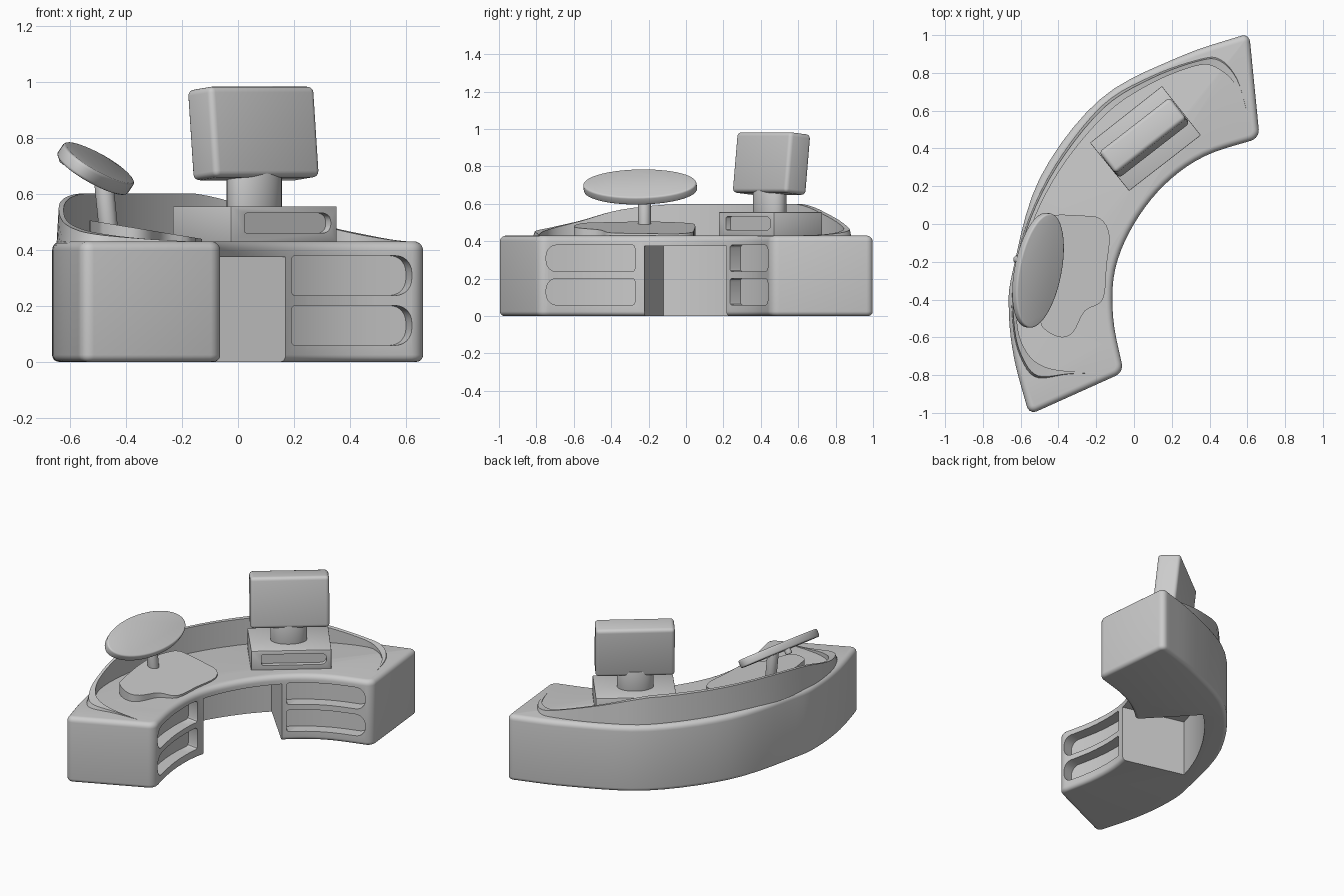
import bpy, bmesh, math
from mathutils import Vector, Matrix

if "Cube" in bpy.data.objects:
    bpy.data.objects.remove(bpy.data.objects["Cube"])


def spline(pts, u):
    """Catmull-Rom point at index parameter u."""
    n = len(pts)
    P = [Vector(p) for p in pts]
    P = [2 * P[0] - P[1]] + P + [2 * P[-1] - P[-2]]
    i = max(0, min(int(math.floor(u)), n - 2))
    t = u - i
    a, b, c, d = P[i:i + 4]
    return 0.5 * (2 * b + (c - a) * t + (2 * a - 5 * b + 4 * c - d) * t * t + (3 * b - a - 3 * c + d) * t ** 3)


def sample(pts, k):
    return [spline(pts, i / k) for i in range((len(pts) - 1) * k + 1)]


def make(name, bm):
    bmesh.ops.recalc_face_normals(bm, faces=bm.faces)
    me = bpy.data.meshes.new(name)
    bm.to_mesh(me)
    bm.free()
    ob = bpy.data.objects.new(name, me)
    bpy.context.collection.objects.link(ob)
    return ob


def activate(ob):
    bpy.ops.object.select_all(action='DESELECT')
    ob.select_set(True)
    bpy.context.view_layer.objects.active = ob


def smooth(ob):
    activate(ob)
    bpy.ops.object.shade_smooth_by_angle(angle=math.radians(35))


def loft(name, sections):
    bm = bmesh.new()
    rings = [[bm.verts.new(p) for p in s] for s in sections]
    m = len(rings[0])
    for r, q in zip(rings, rings[1:]):
        for j in range(m):
            bm.faces.new((r[j], r[(j + 1) % m], q[(j + 1) % m], q[j]))
    bm.faces.new(rings[0])
    bm.faces.new(rings[-1])
    return make(name, bm)


def carve(ob, cutter):
    cutter.hide_render = True
    mod = ob.modifiers.new("cut", 'BOOLEAN')
    mod.operation = 'DIFFERENCE'
    mod.solver = 'EXACT'
    mod.object = cutter
    activate(ob)
    bpy.ops.object.modifier_apply(modifier=mod.name)
    bpy.data.objects.remove(cutter)


def band(path, cols, depth, out=0.1):
    """Cutter following a path; cols holds (u, z_low, z_high)."""
    secs = []
    for u, lo, hi in cols:
        p = spline(path, u)
        t = (spline(path, u + .02) - spline(path, u - .02)).normalized()
        n = Vector((t.y, -t.x))
        if n.dot(Vector((-.87, .5))) < 0:
            n = -n
        f, b = p - n * out, p + n * depth
        secs.append([(f.x, f.y, lo), (f.x, f.y, hi), (b.x, b.y, hi), (b.x, b.y, lo)])
    return loft("cutter", secs)


def slot(path, ua, ub, z, h, r, depth):
    """Slot squared at ua and rounded at ub; r is the round end size in u."""
    s = 1 if ub > ua else -1
    cols = [(ua, z - h * .75, z + h * .75), (ua + s * r * .08, z - h * .92, z + h * .92),
            (ua + s * r * .25, z - h, z + h)]
    start, end = ua + s * r * .25, ub - s * r
    cols += [(start + (end - start) * k / 6, z - h, z + h) for k in range(1, 6)]
    for k in range(9):
        a = math.radians(k * 10.5)
        w = h * math.cos(a) ** .8
        cols.append((end + s * r * math.sin(a), z - w, z + w))
    return band(path, cols, depth)


def bevelled(name, bm, width, segments=4):
    bmesh.ops.recalc_face_normals(bm, faces=bm.faces)
    edges = [e for e in bm.edges if e.calc_face_angle(0) > math.radians(40)]
    bmesh.ops.bevel(bm, geom=edges, offset=width, segments=segments, profile=.5, affect='EDGES')
    return make(name, bm)


def box(name, size, loc, rot, width):
    bm = bmesh.new()
    bmesh.ops.create_cube(bm, size=1, matrix=Matrix.Diagonal((*size, 1)))
    ob = bevelled(name, bm, width)
    ob.matrix_world = Matrix.Translation(loc) @ rot
    return ob


def disc(name, rx, ry, h, loc, rot, width):
    bm = bmesh.new()
    bmesh.ops.create_cone(bm, cap_ends=True, segments=48, radius1=1, radius2=1, depth=1,
                          matrix=Matrix.Diagonal((rx, ry, h, 1)))
    ob = bevelled(name, bm, width, 3)
    ob.matrix_world = Matrix.Translation(loc) @ rot
    return ob


def prism(pts, z0, ztop):
    bm = bmesh.new()
    lo = [bm.verts.new((p[0], p[1], z0)) for p in pts]
    hi = [bm.verts.new((p[0], p[1], ztop(p))) for p in pts]
    bm.faces.new(lo)
    bm.faces.new(hi)
    for i in range(len(pts)):
        j = (i + 1) % len(pts)
        bm.faces.new((lo[i], lo[j], hi[j], hi[i]))
    bmesh.ops.recalc_face_normals(bm, faces=bm.faces)
    return bm


# Curved desk body
TOP = .43
inner = [(.665, .455), (.376, .36), (.164, .21), (0, 0), (-.10, -.24), (-.11, -.5), (-.055, -.785)]
outer = [(.61, 1.01), (.24, .885), (-.18, .66), (-.5, .24), (-.64, -.24), (-.663, -.45), (-.635, -.71), (-.555, -1.01)]
bm = prism(sample(inner, 5) + sample(outer, 5)[::-1], 0, lambda p: TOP)


def round_edges(test, width):
    es = [e for e in bm.edges if test(e)]
    bmesh.ops.bevel(bm, geom=es, offset=width, segments=5, profile=.5, affect='EDGES', clamp_overlap=True)


round_edges(lambda e: abs(e.verts[0].co.z - e.verts[1].co.z) > .1 and e.calc_face_angle(0) > .7, .045)
round_edges(lambda e: all(v.co.z > TOP - .001 for v in e.verts), .042)
round_edges(lambda e: all(v.co.z < .001 for v in e.verts), .025)
desk = make("desk_body", bm)

# Knee space and drawer recesses
carve(desk, band(inner, [(1.97 + 1.96 * k / 12, -.1, .375) for k in range(13)], .42, .15))
for z in (.13, .308):
    carve(desk, slot(inner, 1.86, .15, z, .071, .2, .075))
    carve(desk, slot(inner, 4.13, 5.87, z, .071, .2, .075))
smooth(desk)

# Raised screen around the back edge
rim_in = [(.60, .57, .43), (.535, .74, .437), (.43, .83, .455), (.32, .835, .48), (.085, .74, .54),
          (-.15, .58, .6), (-.39, .29, .6), (-.55, -.03, .6), (-.615, -.34, .57), (-.615, -.555, .51),
          (-.56, -.69, .475), (-.47, -.757, .455), (-.34, -.78, .44), (-.18, -.783, .43)]
rim_out = [(.605, .575), (.55, .78), (.46, .885), (.34, .875), (.09, .785), (-.17, .63), (-.42, .31),
           (-.58, -.03), (-.645, -.34), (-.64, -.57), (-.6, -.73), (-.525, -.83), (-.35, -.80), (-.18, -.79)]
secs = []
for a, b in zip(sample(rim_in, 5), sample(rim_out, 5)):
    top = min(a.z, .6)
    m = a.xy.lerp(b, .65)
    secs.append([(a.x, a.y, .385), (b.x, b.y, .385), (m.x, m.y, top), (a.x, a.y, top)])
smooth(loft("back_screen", secs))

# Computer: case with drive slot, neck and monitor
turn = Matrix.Rotation(math.radians(37.8), 4, 'Z')
case = prism([(.148, .73), (.354, .47), (-.026, .175), (-.233, .43)], .42, lambda p: .555)
case = bevelled("computer_case", case, .004, 2)
carve(case, slot([(-.026, .175), (.354, .47)], .13, .94, .495, .036, .08, .03))
smooth(case)
smooth(disc("monitor_neck", .11, .075, .14, (.058, .447, .61), turn, .004))
lean = turn @ Matrix.Rotation(math.radians(-6), 4, 'X')
smooth(box("monitor", (.475, .145, .325), (.055, .457, .815), lean, .022))

# Sloped console with an oval tilted display on a stem
pad = [(-.39, .05), (-.29, .045), (-.18, .03), (-.13, -.06), (-.145, -.22), (-.165, -.40), (-.26, -.46),
       (-.32, -.57), (-.385, -.60), (-.47, -.56), (-.5, -.49), (-.53, -.2), (-.48, .02), (-.39, .05)]
outline = sample(pad, 4)[:-1]
smooth(make("console_pad", prism(outline, .41, lambda p: .505 - (p[0] + .53) * .165)))
tilt = Matrix.Rotation(math.radians(-11), 4, 'Z') @ Matrix.Rotation(math.radians(34), 4, 'Y')
smooth(disc("oval_display", .138, .308, .05, (-.508, -.245, .69), tilt, .01))
smooth(disc("display_stem", .034, .034, .21, (-.472, -.222, .57), Matrix.Rotation(-.1, 4, 'Y'), .004))
smooth(disc("display_knob", .021, .021, .07, (-.605, -.19, .735), tilt, .008))
